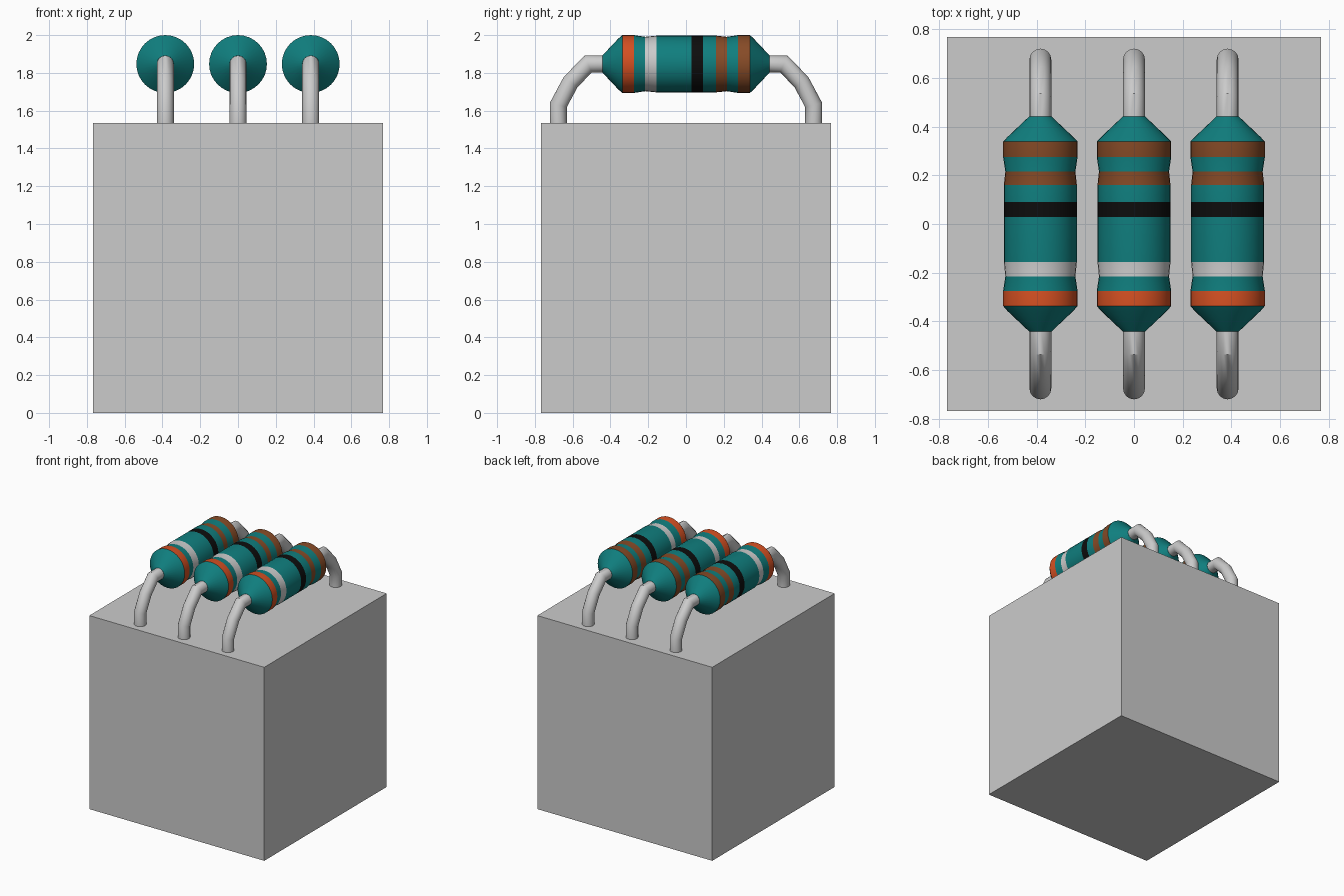
import bpy, bmesh, math
from mathutils import Vector

if "Cube" in bpy.data.objects:
    bpy.data.objects.remove(bpy.data.objects["Cube"])


def material(name, rgb):
    m = bpy.data.materials.new(name)
    m.diffuse_color = (*rgb, 1)
    m.use_nodes = True
    m.node_tree.nodes["Principled BSDF"].inputs["Base Color"].default_value = m.diffuse_color
    return m


grey = material("light grey", (0.60, 0.60, 0.60))
teal = material("teal", (0.005, 0.21, 0.21))
brown = material("brown", (0.24, 0.07, 0.02))
black = material("black", (0.004, 0.004, 0.004))
orange = material("orange", (0.66, 0.08, 0.016))


def skin(name, rings, mats, loc, band=None):
    """Bridge a list of rings into a closed smooth tube; band(i) picks the material."""
    bm = bmesh.new()
    loops = [[bm.verts.new(p) for p in r] for r in rings]
    n = len(loops[0])
    for i in range(len(loops) - 1):
        for k in range(n):
            j = (k + 1) % n
            f = bm.faces.new((loops[i][k], loops[i][j], loops[i + 1][j], loops[i + 1][k]))
            f.material_index = band(i) if band else 0
    bm.faces.new(loops[0])
    bm.faces.new(loops[-1])
    bmesh.ops.recalc_face_normals(bm, faces=bm.faces[:])
    me = bpy.data.meshes.new(name)
    bm.to_mesh(me)
    bm.free()
    for m in mats:
        me.materials.append(m)
    ob = bpy.data.objects.new(name, me)
    ob.location = loc
    bpy.context.collection.objects.link(ob)
    bpy.ops.object.select_all(action='DESELECT')
    ob.select_set(True)
    bpy.context.view_layer.objects.active = ob
    bpy.ops.object.shade_smooth_by_angle(angle=math.radians(40))
    return ob


# Base block
bpy.ops.mesh.primitive_cube_add(size=1, location=(0, 0, 0.768))
block = bpy.context.object
block.name = "base_block"
block.scale = (1.536, 1.536, 1.536)
block.data.materials.append(grey)

AXIS_Z = 1.847
LEAD_R = 0.045

# Resistor body: (y, radius, material index of the span that follows)
profile = [(-0.443, 0.045, 0), (-0.358, 0.135, 0), (-0.337, 0.153, 3), (-0.275, 0.153, 0),
           (-0.216, 0.144, 4), (-0.156, 0.150, 0), (0.029, 0.150, 2), (0.090, 0.150, 0),
           (0.160, 0.150, 1), (0.216, 0.144, 0), (0.275, 0.153, 1), (0.339, 0.153, 0),
           (0.358, 0.135, 0), (0.443, 0.045, 0)]


def body(name, x):
    angles = [2 * math.pi * k / 32 for k in range(32)]
    rings = [[(r * math.cos(a), y, r * math.sin(a)) for a in angles] for y, r, _ in profile]
    skin(name, rings, [teal, brown, black, orange, grey], (x, 0, AXIS_Z),
         lambda i: profile[i][2])


# Bent wire lead, swept along a path with mitred joints
path = [Vector((0, y, z)) for y, z in
        [(0.42, 1.847), (0.518, 1.847), (0.611, 1.751), (0.676, 1.63), (0.676, 1.53)]]


def lead(name, x, side):
    rings = []
    for i, p in enumerate(path):
        a = (p - path[max(i - 1, 0)]).normalized()
        b = (path[min(i + 1, len(path) - 1)] - p).normalized()
        t = (a + b).normalized()
        across = Vector((0, -t.z, t.y))
        miter = LEAD_R / (t.dot(b if b.length else a))
        ring = []
        for k in range(16):
            g = 2 * math.pi * k / 16
            q = p + across * miter * math.cos(g) + Vector((LEAD_R * math.sin(g), 0, 0))
            ring.append((q.x, q.y * side, q.z))
        rings.append(ring)
    skin(name, rings, [grey], (x, 0, 0))


# Three resistors side by side
for pos, x in (("left", -0.385), ("middle", 0), ("right", 0.385)):
    body(pos + "_resistor_body", x)
    lead(pos + "_front_lead", x, -1)
    lead(pos + "_back_lead", x, 1)
